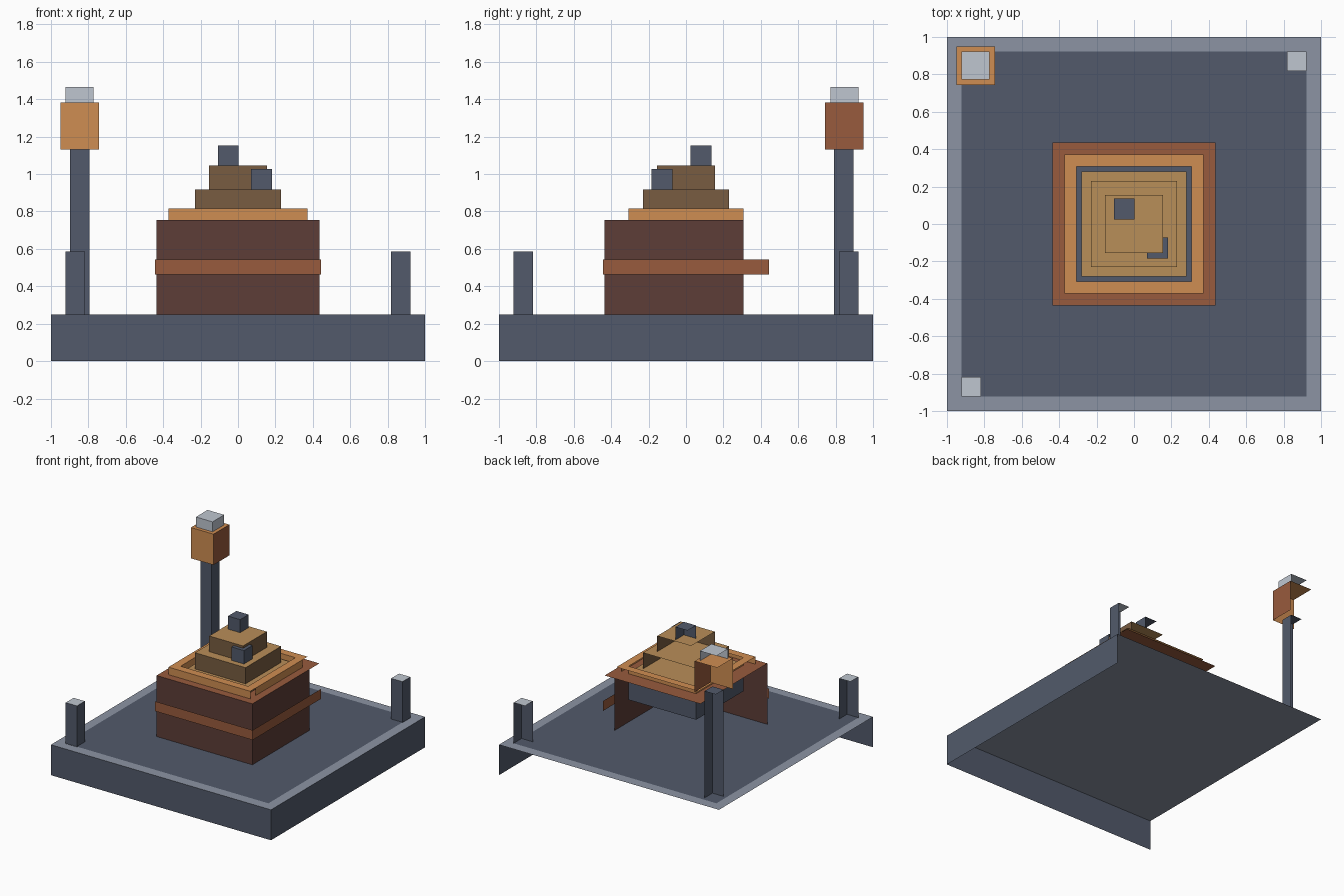
import bpy, bmesh

if "Cube" in bpy.data.objects:
    bpy.data.objects.remove(bpy.data.objects["Cube"])


def mat(name, rgb):
    m = bpy.data.materials.new(name)
    lin = []
    for v in rgb:
        c = v / 255
        lin.append(c / 12.92 if c <= 0.04045 else ((c + 0.055) / 1.055) ** 2.4)
    m.diffuse_color = (*lin, 1)
    m.use_nodes = True
    m.node_tree.nodes["Principled BSDF"].inputs["Base Color"].default_value = m.diffuse_color
    return m


SLATE = mat("slate", (82, 90, 107))
RIM = mat("rim_grey", (140, 148, 164))
PALE = mat("pale_grey", (191, 198, 208))
DARK = mat("dark_brown", (93, 61, 55))
BROWN = mat("brown", (152, 91, 61))
ORANGE = mat("orange", (207, 141, 82))
TAN = mat("tan", (185, 142, 88))
UMBER = mat("umber", (120, 92, 65))


def build(name, quads):
    """Mesh from (corner points, material) quads."""
    bm = bmesh.new()
    me = bpy.data.meshes.new(name)
    slots = []
    for pts, m in quads:
        if m not in slots:
            slots.append(m)
            me.materials.append(m)
        f = bm.faces.new([bm.verts.new(p) for p in pts])
        f.material_index = slots.index(m)
    bmesh.ops.remove_doubles(bm, verts=bm.verts, dist=1e-5)
    bm.to_mesh(me)
    bm.free()
    ob = bpy.data.objects.new(name, me)
    bpy.context.collection.objects.link(ob)


def top(x0, x1, y0, y1, z, m):
    return [(x0, y0, z), (x1, y0, z), (x1, y1, z), (x0, y1, z)], m


def front(x0, x1, y, z0, z1, m):
    return [(x0, y, z0), (x1, y, z0), (x1, y, z1), (x0, y, z1)], m


def right(x, y0, y1, z0, z1, m):
    return [(x, y0, z0), (x, y1, z0), (x, y1, z1), (x, y0, z1)], m


def ring(o, i, z, m):
    """Flat square frame, outer half size o, inner half size i."""
    return [top(-o, o, -o, -i, z, m), top(-o, o, i, o, z, m),
            top(-o, -i, -i, i, z, m), top(i, o, -i, i, z, m)]


def block(name, x0, x1, y0, y1, z0, z1, mt, mf=None, mr=None):
    """Open block with only top, front and right faces."""
    mf = mf or mt
    build(name, [top(x0, x1, y0, y1, z1, mt), front(x0, x1, y0, z0, z1, mf),
                 right(x1, y0, y1, z0, z1, mr or mf)])


# ground slab with a pale top, and the dark floor plate on it
block("base", -1, 1, -1, 1, 0, 0.25, RIM, SLATE)
build("floor_plate", [top(-0.922, 0.922, -0.922, 0.922, 0.253, SLATE)])

# corner posts
for n, c in (("front_left_post", -0.87), ("back_right_post", 0.87)):
    block(n, c - 0.051, c + 0.051, c - 0.051, c + 0.051, 0.25, 0.587, PALE, SLATE)

# lamp post
block("lamp_post", -0.897, -0.795, 0.792, 0.895, 0.25, 1.13, SLATE)
block("lantern", -0.948, -0.743, 0.743, 0.948, 1.13, 1.383, ORANGE, ORANGE, BROWN)
block("lantern_cap", -0.923, -0.772, 0.772, 0.923, 1.383, 1.465, PALE)

# pit body: walls, wall top, sunken lining
W, P = 0.435, 0.307
build("pit_walls", [front(-W, W, -W, 0.25, 0.754, DARK),
                    right(W, -W, P, 0.25, 0.754, DARK)] + ring(W, P, 0.754, BROWN))
build("pit_lining", [top(-P, P, -P, P, 0.54, SLATE),
                     front(-P, P, P, 0.54, 0.754, SLATE),
                     right(-P, -P, P, 0.54, 0.754, SLATE)])

# band around the walls
B = 0.445
build("wall_band", [front(-B, B, -B, 0.463, 0.544, BROWN),
                    right(B, -B, B, 0.463, 0.544, BROWN)])

# raised lip around the opening
L = 0.372
build("pit_lip", ring(L, P, 0.816, ORANGE) + [
    front(-L, L, -L, 0.754, 0.816, ORANGE), right(L, -P, P, 0.754, 0.816, ORANGE),
    front(-P, P, P, 0.754, 0.816, ORANGE), right(-P, -P, P, 0.754, 0.816, ORANGE)])

# stepped heap
for n, h, z0, z1 in (("heap_bottom", 0.28, 0.54, 0.785),
                     ("heap_middle", 0.23, 0.785, 0.918),
                     ("heap_top", 0.154, 0.918, 1.047)):
    block(n, -h, h, -h, h, z0, z1, TAN, UMBER)

# loose lumps on the heap
block("upper_lump", -0.108, 0.002, 0.025, 0.135, 1.047, 1.154, SLATE)
block("lower_lump", 0.07, 0.183, -0.184, -0.072, 0.918, 1.028, SLATE)
